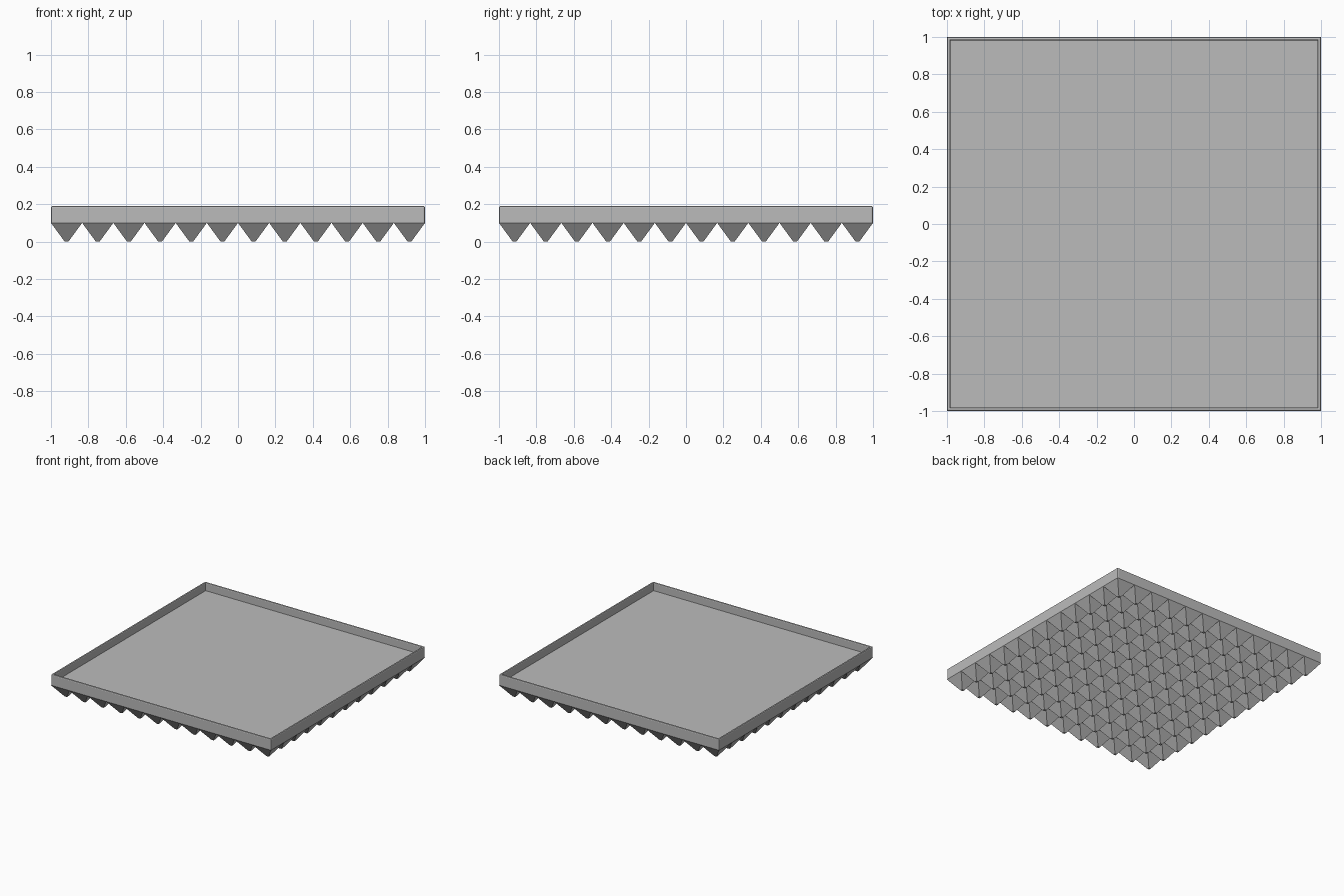
import bpy, bmesh
from mathutils import Matrix

if "Cube" in bpy.data.objects:
    bpy.data.objects.remove(bpy.data.objects["Cube"])

BASE_Z, FLOOR_Z, TOP_Z = 0.10, 0.125, 0.19
WALL, COUNT, TIP = 0.026, 12, 0.02

grey = bpy.data.materials.new("mid grey")
grey.diffuse_color = (0.5, 0.5, 0.5, 1)
grey.use_nodes = True
grey.node_tree.nodes["Principled BSDF"].inputs["Base Color"].default_value = grey.diffuse_color


def finish(name, bm):
    bmesh.ops.recalc_face_normals(bm, faces=bm.faces)
    mesh = bpy.data.meshes.new(name)
    bm.to_mesh(mesh)
    bm.free()
    mesh.materials.append(grey)
    obj = bpy.data.objects.new(name, mesh)
    bpy.context.collection.objects.link(obj)
    return obj


# Shallow tray: slab with its top inset and sunk to leave a thin rim
bm = bmesh.new()
bmesh.ops.create_cube(bm, size=1, matrix=Matrix.Translation((0, 0, (BASE_Z + TOP_Z) / 2))
                      @ Matrix.Diagonal((2, 2, TOP_Z - BASE_Z, 1)))
top = max(bm.faces, key=lambda f: f.calc_center_median().z)
bmesh.ops.inset_region(bm, faces=[top], thickness=WALL)
sunk = bmesh.ops.extrude_discrete_faces(bm, faces=[top])["faces"][0]
bmesh.ops.translate(bm, verts=sunk.verts, vec=(0, 0, FLOOR_Z - TOP_Z))


# Soften the rim edges and the outer upright corners
def is_soft(edge):
    a, b = (v.co for v in edge.verts)
    if abs(a.z - b.z) > 0.01:
        return max(abs(a.x), abs(b.x)) > 0.99
    on_rim = min(a.z, b.z) > TOP_Z - 0.001
    return on_rim and (abs(a.x - b.x) < 0.001 or abs(a.y - b.y) < 0.001)


bmesh.ops.bevel(bm, geom=[e for e in bm.edges if is_soft(e)], offset=0.008,
                segments=2, profile=0.5, affect='EDGES', clamp_overlap=True)
finish("tray", bm)

# Grid of blunt pyramids pointing down under the tray
bm = bmesh.new()
cell = 2 / COUNT
signs = ((-1, -1), (1, -1), (1, 1), (-1, 1))
for i in range(COUNT):
    for j in range(COUNT):
        cx, cy = -1 + (i + 0.5) * cell, -1 + (j + 0.5) * cell
        base, tip = [[bm.verts.new((cx + sx * w / 2, cy + sy * w / 2, z)) for sx, sy in signs]
                     for w, z in ((cell, BASE_Z), (TIP, 0))]
        bm.faces.new(tip[::-1])
        for k in range(4):
            n = (k + 1) % 4
            bm.faces.new((base[n], base[k], tip[k], tip[n]))
for face in bm.faces:
    face.normal_update()
    if face.normal.z > 0:
        face.normal_flip()
mesh = bpy.data.meshes.new("pyramid_studs")
bm.to_mesh(mesh)
bm.free()
mesh.materials.append(grey)
bpy.context.collection.objects.link(bpy.data.objects.new("pyramid_studs", mesh))
